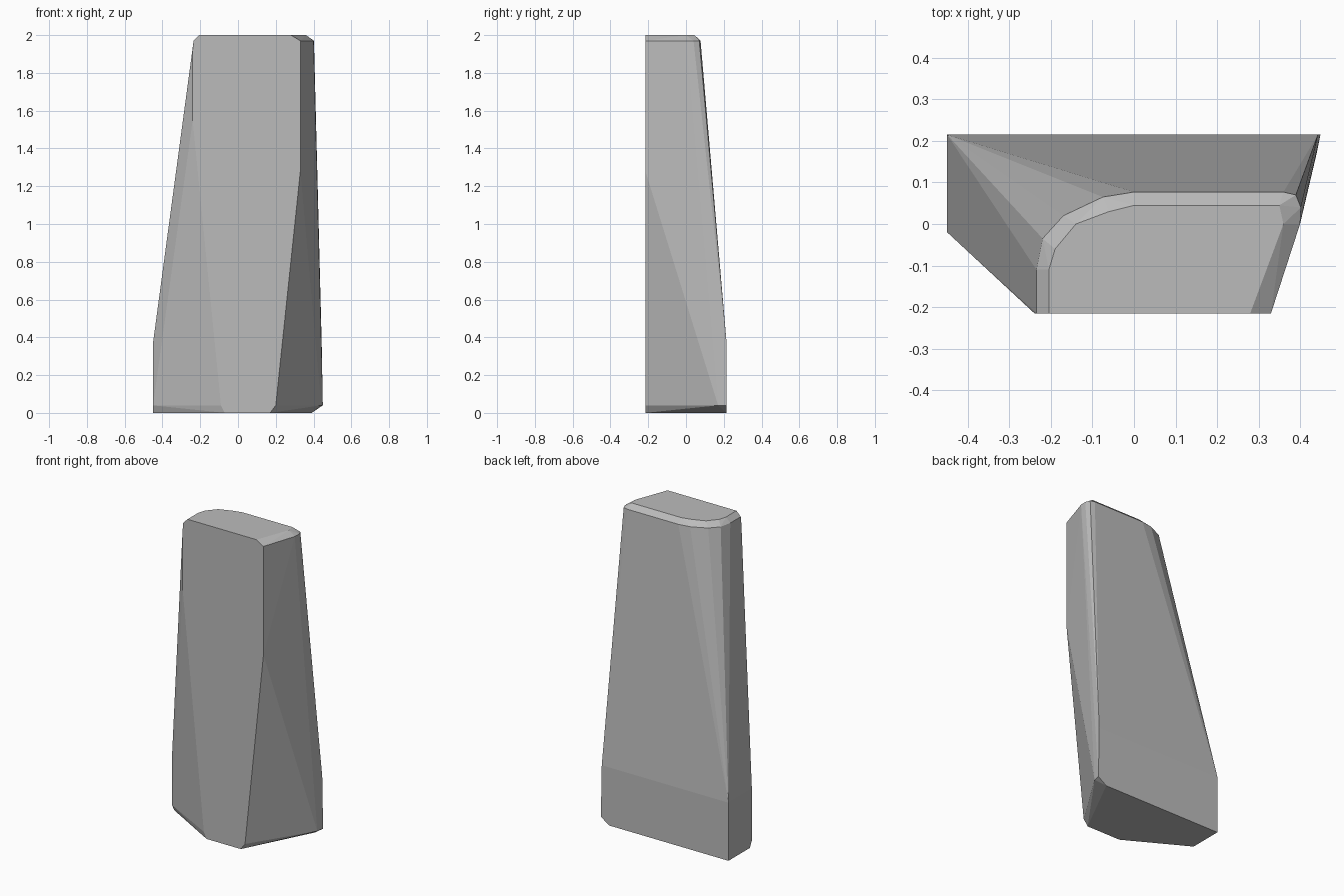
import bpy
import bmesh

cube = bpy.data.objects.get("Cube")
if cube:
    bpy.data.objects.remove(cube, do_unlink=True)

FRONT, BACK, SIDE = -0.215, 0.215, 0.45


def make_material(name, colour):
    material = bpy.data.materials.new(name)
    material.use_nodes = True
    material.diffuse_color = colour
    material.node_tree.nodes["Principled BSDF"].inputs["Base Color"].default_value = colour
    return material


def hull_object(name, sections, material):
    """Wrap a stack of horizontal outlines (height, points) in one faceted skin."""
    bm = bmesh.new()
    for height, outline in sections:
        for x, y in outline:
            bm.verts.new((x, y, height))
    result = bmesh.ops.convex_hull(bm, input=bm.verts)
    spare = {v for v in result["geom_interior"] + result["geom_unused"]
             if isinstance(v, bmesh.types.BMVert)}
    bmesh.ops.delete(bm, geom=list(spare), context="VERTS")
    bmesh.ops.dissolve_limit(bm, angle_limit=0.01, verts=bm.verts, edges=bm.edges)
    bmesh.ops.recalc_face_normals(bm, faces=bm.faces)
    mesh = bpy.data.meshes.new(name)
    bm.to_mesh(mesh)
    bm.free()
    mesh.materials.append(material)
    obj = bpy.data.objects.new(name, mesh)
    bpy.context.collection.objects.link(obj)
    return obj


# Underside, with a narrow bevel above it
underside = [(-SIDE, BACK), (-SIDE, 0), (-0.07, FRONT), (0.17, FRONT), (0.39, BACK)]
foot = [(-SIDE, BACK), (-SIDE, -0.02), (-0.09, FRONT), (0.2, FRONT),
        (0.44, 0.17), (0.449, BACK)]

# Upright back strip ends here and the taper begins
shoulder = [(-SIDE, BACK), (-SIDE, -0.02), (0.443, BACK)]

# Rounded rear corner and slanted side of the top
rim = [(-0.235, FRONT), (-0.235, -0.11), (-0.22, -0.035), (-0.17, 0.02),
       (-0.075, 0.065), (0, 0.077), (0.36, 0.077), (0.39, 0.07),
       (0.402, 0.04), (0.4, 0), (0.33, FRONT)]
cap = [(-0.205, FRONT), (-0.205, -0.11), (-0.19, -0.06), (-0.14, 0),
       (-0.06, 0.03), (0, 0.045), (0.35, 0.045), (0.36, 0), (0.28, FRONT)]

stone = make_material("stone grey", (0.5, 0.5, 0.5, 1))
hull_object("standing_stone", [
    (0, underside),
    (0.04, foot),
    (0.37, shoulder),
    (1.28, [(0.33, FRONT)]),
    (1.55, [(-0.24, FRONT)]),
    (1.92, [(-0.24, FRONT), (-0.24, -0.11)]),
    (1.97, rim),
    (2, cap),
], stone)
